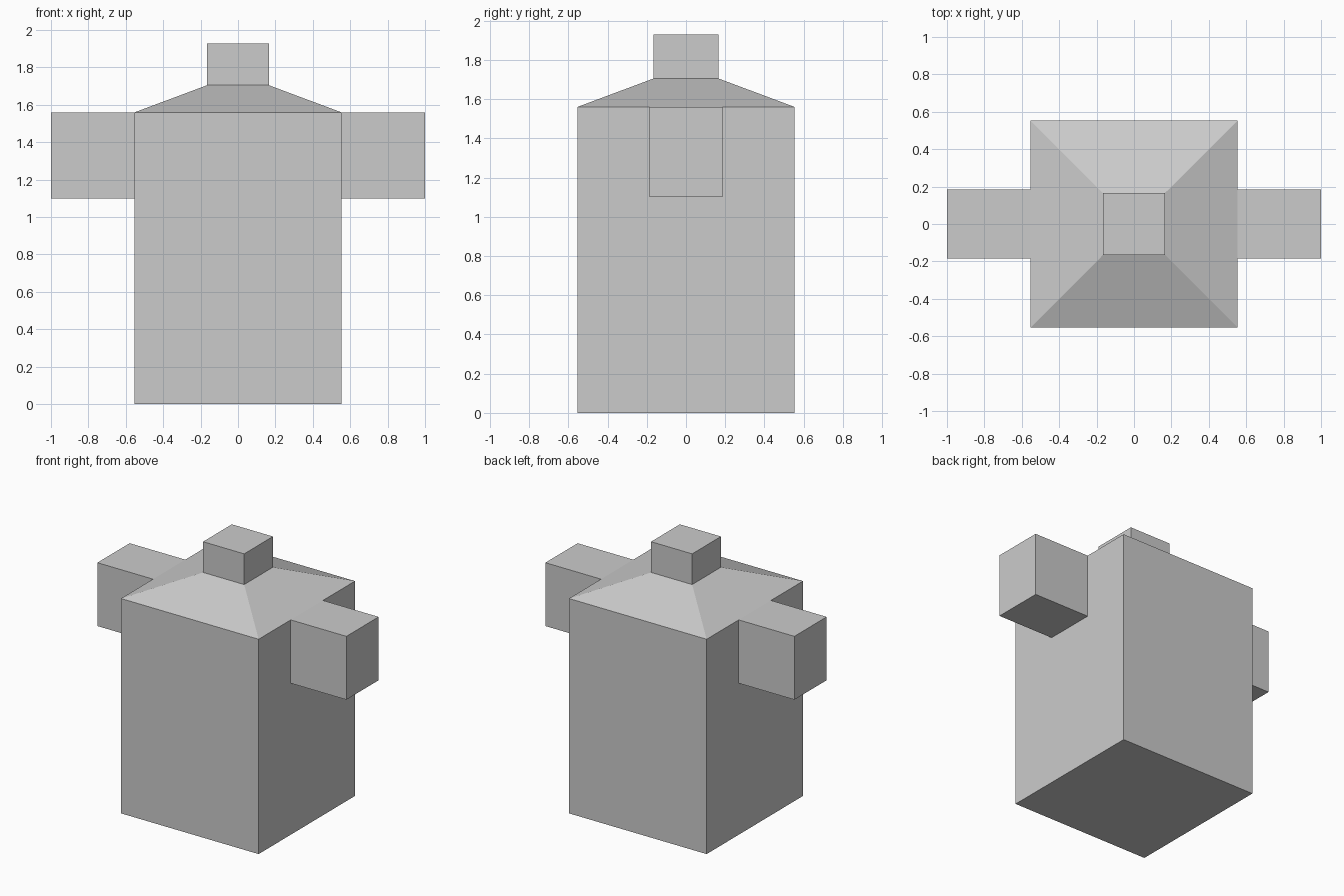
import bpy
import bmesh

if "Cube" in bpy.data.objects:
    bpy.data.objects.remove(bpy.data.objects["Cube"])

grey = bpy.data.materials.new("plain grey")
grey.diffuse_color = (0.6, 0.6, 0.6, 1)
grey.use_nodes = True
grey.node_tree.nodes["Principled BSDF"].inputs["Base Color"].default_value = grey.diffuse_color


def finish(name, bm):
    bmesh.ops.recalc_face_normals(bm, faces=bm.faces)
    mesh = bpy.data.meshes.new(name)
    bm.to_mesh(mesh)
    bm.free()
    mesh.materials.append(grey)
    obj = bpy.data.objects.new(name, mesh)
    bpy.context.collection.objects.link(obj)
    return obj


def square_stack(name, levels):
    """Closed solid made of square rings, each given as (half width, z)."""
    bm = bmesh.new()
    rings = [[bm.verts.new((sx * h, sy * h, z))
              for sx, sy in ((-1, -1), (1, -1), (1, 1), (-1, 1))]
             for h, z in levels]
    for low, high in zip(rings, rings[1:]):
        for i in range(4):
            j = (i + 1) % 4
            bm.faces.new((low[i], low[j], high[j], high[i]))
    bm.faces.new(rings[0])
    bm.faces.new(rings[-1])
    return finish(name, bm)


# Square body, sloped shoulders and the block on top
square_stack("body", [(0.553, 0), (0.553, 1.56), (0.165, 1.705), (0.165, 1.928)])

# Side arms, flush with the shoulder edge
bm = bmesh.new()
bmesh.ops.create_cube(bm, size=1)
for v in bm.verts:
    v.co.x = 1.0 if v.co.x > 0 else 0.553
    v.co.y *= 0.37
    v.co.z = 1.56 if v.co.z > 0 else 1.10
# Open the end that meets the body
inner = [f for f in bm.faces if f.calc_center_median().x < 0.56]
bmesh.ops.delete(bm, geom=inner, context='FACES_ONLY')
arms = finish("arms", bm)
arms.modifiers.new("mirror", 'MIRROR').use_axis[0] = True
